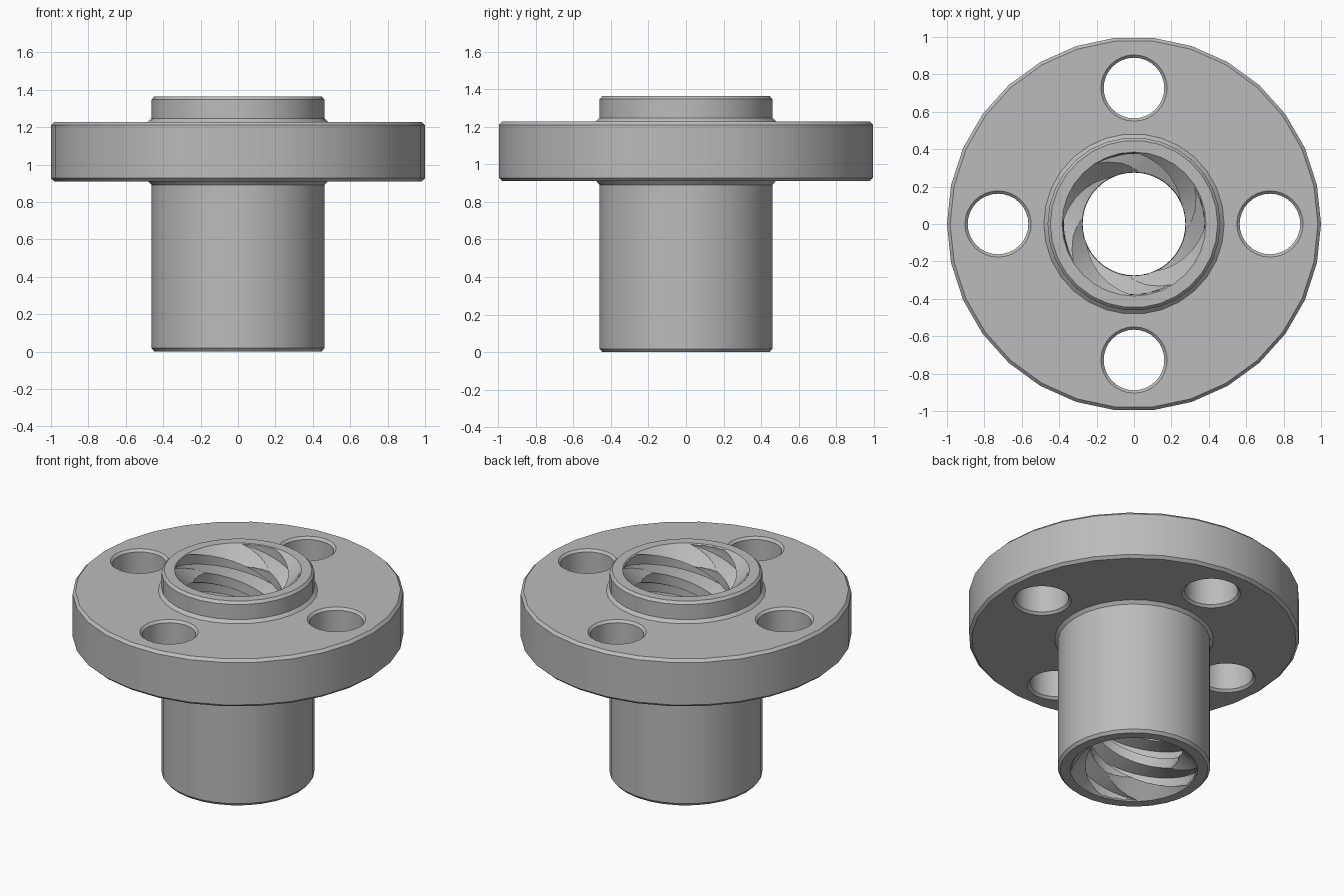
import bpy, bmesh, math
from math import pi, cos, sin, tau

if "Cube" in bpy.data.objects:
    bpy.data.objects.remove(bpy.data.objects["Cube"])

HEIGHT, LEAD, STARTS = 1.364, 0.727, 4
MINOR, MAJOR = 0.278, 0.38

steel = bpy.data.materials.new("grey_metal")
steel.use_nodes = True
grey = (0.5, 0.5, 0.5, 1)
steel.diffuse_color = grey
steel.node_tree.nodes["Principled BSDF"].inputs["Base Color"].default_value = grey


def loft(name, rings):
    """Closed solid through a stack of equal-length rings of points."""
    bm = bmesh.new()
    rows = [[bm.verts.new(p) for p in ring] for ring in rings]
    n = len(rows[0])
    for low, high in zip(rows, rows[1:]):
        for i in range(n):
            j = (i + 1) % n
            bm.faces.new((low[i], low[j], high[j], high[i]))
    bm.faces.new(rows[0][::-1])
    bm.faces.new(rows[-1])
    bmesh.ops.recalc_face_normals(bm, faces=bm.faces)
    mesh = bpy.data.meshes.new(name)
    bm.to_mesh(mesh)
    bm.free()
    mesh.materials.append(steel)
    ob = bpy.data.objects.new(name, mesh)
    bpy.context.collection.objects.link(ob)
    return ob


def turned(name, profile, sides, x=0, y=0):
    """Solid of revolution from (radius, z) pairs."""
    return loft(name, [[(x + r * cos(tau * i / sides), y + r * sin(tau * i / sides), z)
                        for i in range(sides)] for r, z in profile])


def cut(body, cutter):
    mod = body.modifiers.new(cutter.name, "BOOLEAN")
    mod.operation, mod.solver, mod.object = "DIFFERENCE", "EXACT", cutter
    bpy.context.view_layer.objects.active = body
    bpy.ops.object.modifier_apply(modifier=mod.name)
    bpy.data.objects.remove(cutter)


# Barrel, flange and collar in one turned body
body = turned("flanged_nut", [
    (0.447, 0), (0.462, 0.018), (0.462, 0.89), (0.48, 0.91),
    (0.982, 0.91), (1, 0.927), (1, 1.21), (0.983, 1.228),
    (0.482, 1.228), (0.462, 1.247), (0.462, 1.347), (0.447, HEIGHT)], 30)

# Four chamfered bolt holes through the flange
for k in range(4):
    a = k * pi / 2
    cut(body, turned("bolt_hole", [
        (0.187, 0.9), (0.162, 0.925), (0.162, 1.213), (0.187, 1.238)],
        32, 0.727 * cos(a), 0.727 * sin(a)))

# Four-start thread: a lobed section twisted up the bore
lobe = [(0, MINOR), (11, MINOR), (22, MINOR), (33, MINOR),
        (45, MAJOR), (56, MAJOR), (67, MAJOR), (78, MAJOR)]
section = [(math.radians(d + 360 / STARTS * s), r) for s in range(STARTS) for d, r in lobe]
low, high, steps = -0.05, HEIGHT + 0.05, 90
rings = []
for i in range(steps + 1):
    z = low + (high - low) * i / steps
    twist = tau * z / LEAD
    rings.append([(r * cos(a + twist), r * sin(a + twist), z) for a, r in section])
cut(body, loft("thread_cutter", rings))

# Conical lead-in at both ends of the bore
cone = [(MAJOR + 0.025, -0.02), (MAJOR + 0.005, 0), (MINOR - 0.02, 0.125)]
cut(body, turned("lower_lead_in", cone, 32))
cut(body, turned("upper_lead_in", [(r, HEIGHT - z) for r, z in cone[::-1]], 32))

# Smooth walls with crisp chamfers
bpy.ops.object.select_all(action="DESELECT")
body.select_set(True)
bpy.context.view_layer.objects.active = body
bpy.ops.object.shade_smooth_by_angle(angle=math.radians(28))
